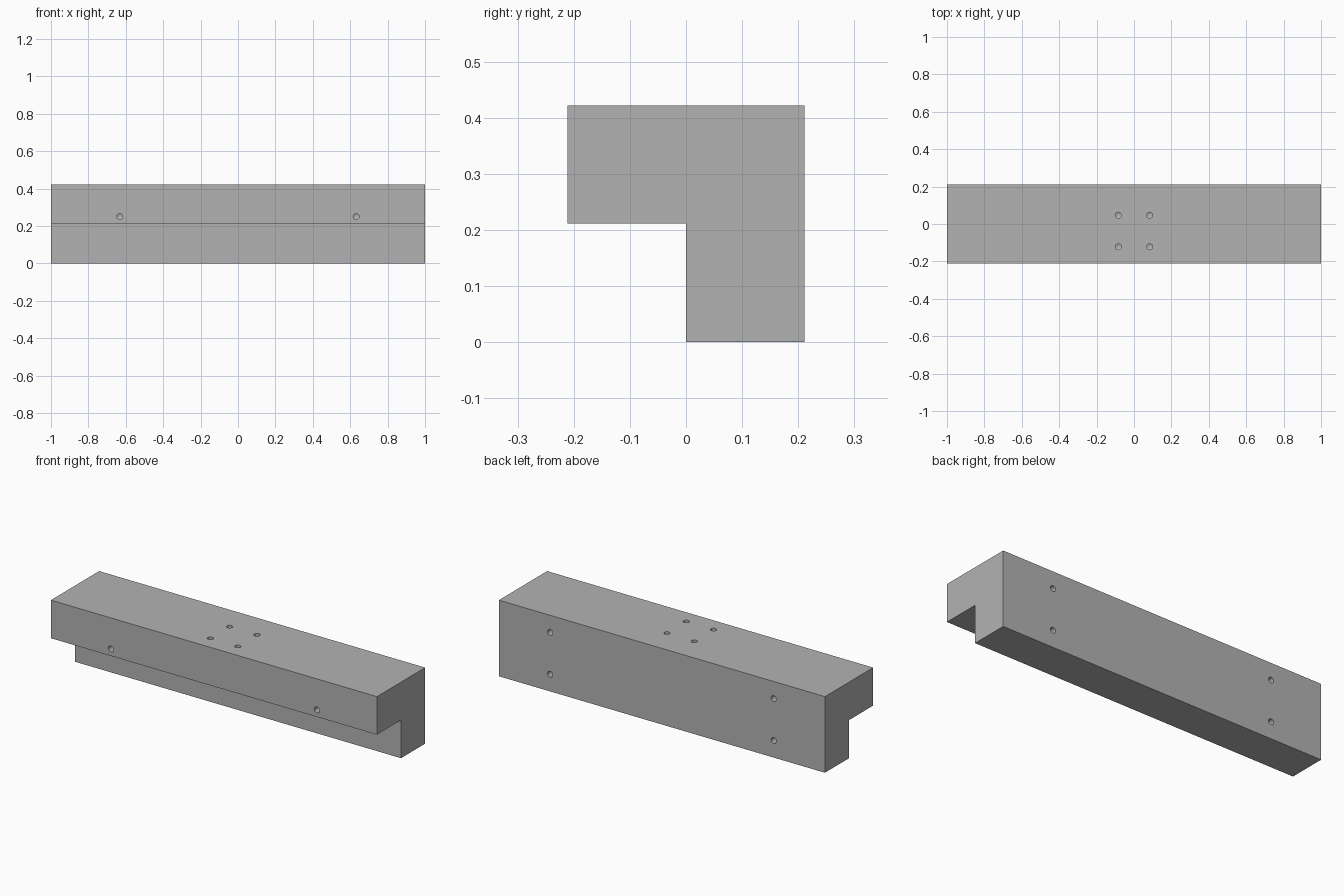
import bpy, bmesh
from math import pi
from mathutils import Matrix, Vector

if "Cube" in bpy.data.objects:
    bpy.data.objects.remove(bpy.data.objects["Cube"])

GREY = (0.45, 0.45, 0.45, 1)
grey = bpy.data.materials.new("plain_grey")
grey.use_nodes = True
grey.diffuse_color = GREY
grey.node_tree.nodes["Principled BSDF"].inputs["Base Color"].default_value = GREY

HALF, HEIGHT, STEP = 0.211, 0.422, 0.211
RADIUS, DEPTH, TIP = 0.016, 0.1, 0.008


def make_object(name, bm):
    bmesh.ops.recalc_face_normals(bm, faces=bm.faces)
    mesh = bpy.data.meshes.new(name)
    bm.to_mesh(mesh)
    bm.free()
    mesh.materials.append(grey)
    obj = bpy.data.objects.new(name, mesh)
    bpy.context.collection.objects.link(obj)
    return obj


# L-shaped beam: profile extruded along x
bm = bmesh.new()
profile = [(-HALF, STEP), (0, STEP), (0, 0), (HALF, 0), (HALF, HEIGHT), (-HALF, HEIGHT)]
end = bm.faces.new([bm.verts.new((-1, y, z)) for y, z in profile])
result = bmesh.ops.extrude_face_region(bm, geom=[end])
moved = [v for v in result["geom"] if isinstance(v, bmesh.types.BMVert)]
bmesh.ops.translate(bm, verts=moved, vec=(2, 0, 0))
beam = make_object("l_shaped_beam", bm)

# Drill bodies: a cylinder with a conical tip, pointing along an inward direction
drills = bmesh.new()


def drill(mouth, inward):
    turn = Vector(inward).to_track_quat("Z", "Y").to_matrix().to_4x4()
    place = Matrix.Translation(mouth) @ turn
    rings = []
    for depth in (-0.02, DEPTH):
        ring = bmesh.ops.create_circle(drills, segments=20, radius=RADIUS,
                                       matrix=place @ Matrix.Translation((0, 0, depth)))
        rings.append(ring["verts"])
    tip = drills.verts.new(place @ Vector((0, 0, DEPTH + TIP)))
    outer, inner = rings
    drills.faces.new(outer)
    for i in range(len(outer)):
        j = (i + 1) % len(outer)
        drills.faces.new((outer[i], outer[j], inner[j], inner[i]))
        drills.faces.new((inner[i], inner[j], tip))


for side in (-1, 1):
    drill((side * 0.632, -HALF, 0.25), (0, 1, 0))            # front holes
    for y in (0.047, -0.122):
        drill((side * 0.084, y, HEIGHT), (0, 0, -1))         # top holes
    for z in (0.095, 0.327):
        drill((side * 0.686, HALF, z), (0, -1, 0))           # back holes

cutter = make_object("hole_cutter", drills)
cutter.hide_render = True

# Cut the holes, then drop the cutter
cut = beam.modifiers.new("holes", "BOOLEAN")
cut.operation = "DIFFERENCE"
cut.solver = "EXACT"
cut.object = cutter
bpy.ops.object.select_all(action="DESELECT")
bpy.context.view_layer.objects.active = beam
beam.select_set(True)
bpy.ops.object.modifier_apply(modifier=cut.name)
bpy.data.objects.remove(cutter)
bpy.ops.object.shade_smooth_by_angle(angle=pi / 6)
